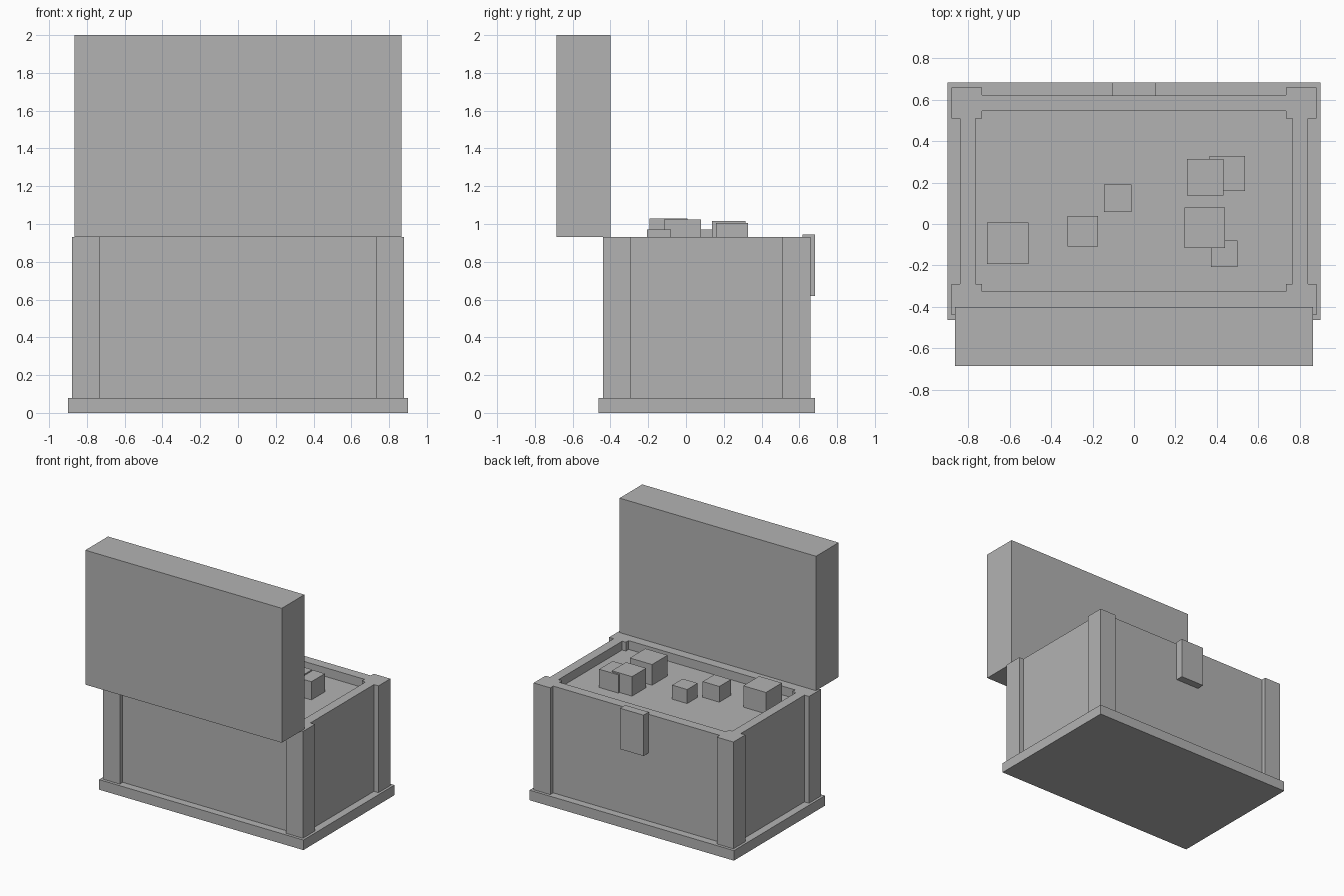
import bpy

if "Cube" in bpy.data.objects:
    bpy.data.objects.remove(bpy.data.objects["Cube"])

# One flat grey for the whole model
grey = bpy.data.materials.new("plain_grey")
grey.diffuse_color = (0.45, 0.45, 0.45, 1.0)
grey.use_nodes = True
grey.node_tree.nodes["Principled BSDF"].inputs["Base Color"].default_value = grey.diffuse_color


def box(name, x0, x1, y0, y1, z0, z1):
    """Axis-aligned box between the given bounds."""
    bpy.ops.mesh.primitive_cube_add(size=1)
    ob = bpy.context.object
    ob.name = name
    ob.scale = (x1 - x0, y1 - y0, z1 - z0)
    ob.location = ((x0 + x1) / 2, (y0 + y1) / 2, (z0 + z1) / 2)
    bpy.ops.object.transform_apply(location=True, rotation=False, scale=True)
    ob.data.materials.append(grey)
    return ob


CY = 0.11              # centre of the chest body in y
FLOOR, RIM = 0.08, 0.93

# Base slab
box("base", -0.90, 0.90, CY - 0.573, CY + 0.573, 0, FLOOR)

# Walls and corner posts, mirrored about the body centre
for s, side in ((-1, "left"), (1, "right")):
    xa, xb = sorted((s * 0.765, s * 0.84))
    box(side + "_wall", xa, xb, CY - 0.435, CY + 0.435, FLOOR, RIM)
    for t, end in ((-1, "front"), (1, "back")):
        xa, xb = sorted((s * 0.733, s * 0.88))
        ya, yb = sorted((CY + t * 0.40, CY + t * 0.55))
        box(side + "_" + end + "_post", xa, xb, ya, yb, FLOOR, RIM)
for t, end in ((-1, "front"), (1, "back")):
    ya, yb = sorted((CY + t * 0.435, CY + t * 0.513))
    box(end + "_wall", -0.765, 0.765, ya, yb, FLOOR, RIM)

# Contents filling the chest to just below the rim
FILL = 0.86
box("filling", -0.765, 0.765, CY - 0.435, CY + 0.435, FLOOR, FILL)

# Blocks lying on the filling: centre x, centre y, size, top height
blocks = [
    (-0.61, -0.092, 0.20, 1.03),
    (-0.247, -0.035, 0.146, 0.985),
    (-0.078, 0.125, 0.132, 0.972),
    (0.341, -0.018, 0.196, 1.025),
    (0.436, -0.143, 0.128, 0.972),
    (0.344, 0.226, 0.178, 1.015),
    (0.450, 0.244, 0.170, 1.005),
]
for i, (x, y, d, top) in enumerate(blocks):
    h = d / 2
    box(f"treasure_block_{i + 1}", x - h, x + h, y - h, y + h, top - d, top)

# Open lid standing upright
box("lid", -0.865, 0.865, -0.685, -0.40, RIM, 2.0)

# Clasp
box("clasp", -0.104, 0.104, 0.617, 0.683, 0.62, 0.945)
